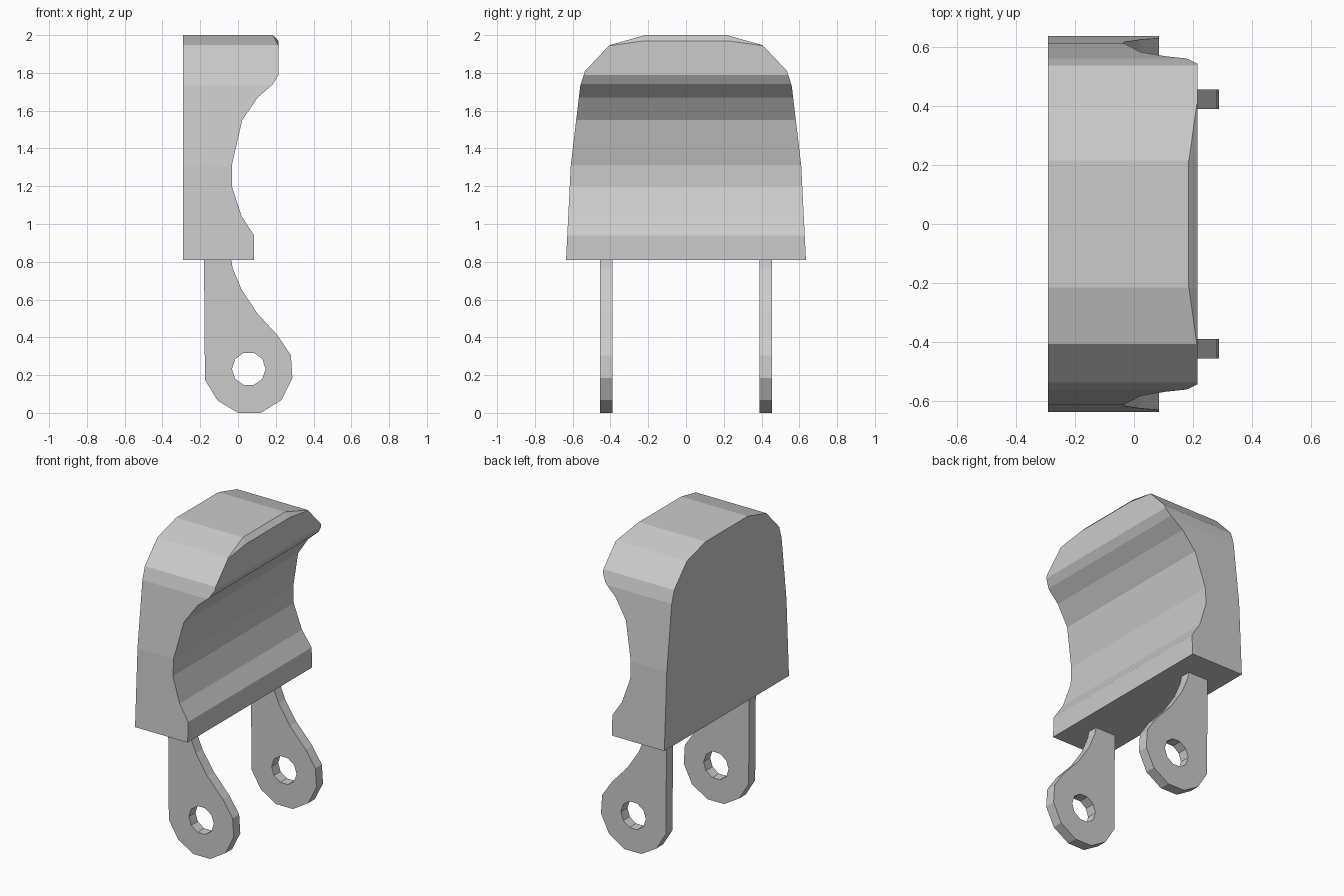
import bpy, bmesh, math
from mathutils import Vector

if "Cube" in bpy.data.objects:
    bpy.data.objects.remove(bpy.data.objects["Cube"])


def prism(name, pts, axis, lo, hi):
    """Extrude an outline: axis 'Y' takes (x, z) points, axis 'X' takes (y, z) points."""
    def place(p, d):
        return (p[0], d, p[1]) if axis == 'Y' else (d, p[0], p[1])
    bm = bmesh.new()
    a = [bm.verts.new(place(p, lo)) for p in pts]
    b = [bm.verts.new(place(p, hi)) for p in pts]
    bm.faces.new(a)
    bm.faces.new(b)
    for i in range(len(pts)):
        j = (i + 1) % len(pts)
        bm.faces.new((a[i], a[j], b[j], b[i]))
    bmesh.ops.recalc_face_normals(bm, faces=bm.faces)
    mesh = bpy.data.meshes.new(name)
    bm.to_mesh(mesh)
    bm.free()
    ob = bpy.data.objects.new(name, mesh)
    bpy.context.collection.objects.link(ob)
    return ob


def boolean(ob, cutter, operation):
    """Apply a boolean and discard the cutter."""
    cutter.hide_render = True
    mod = ob.modifiers.new("cut", 'BOOLEAN')
    mod.operation, mod.object, mod.solver = operation, cutter, 'EXACT'
    bpy.context.view_layer.update()
    deps = bpy.context.evaluated_depsgraph_get()
    mesh = bpy.data.meshes.new_from_object(ob.evaluated_get(deps))
    ob.modifiers.clear()
    ob.data = mesh
    bpy.data.objects.remove(cutter)


def slice_off(ob, point, normal):
    """Cut away everything beyond a plane and cap the opening."""
    bm = bmesh.new()
    bm.from_mesh(ob.data)
    cut = bmesh.ops.bisect_plane(
        bm, geom=bm.verts[:] + bm.edges[:] + bm.faces[:], dist=1e-5,
        plane_co=Vector(point), plane_no=Vector(normal), clear_outer=True)
    edges = [e for e in bm.edges if e.is_boundary]
    bmesh.ops.holes_fill(bm, edges=edges, sides=0)
    bmesh.ops.recalc_face_normals(bm, faces=bm.faces)
    bm.to_mesh(ob.data)
    bm.free()


# Body: tapered round-shouldered block
half = [(0.635, 0.81), (0.61, 1.31), (0.56, 1.73), (0.535, 1.81),
        (0.405, 1.947), (0.215, 2.0)]
outline = half + [(-y, z) for y, z in reversed(half)]
body = prism("body", outline, 'X', -0.29, 0.215)

# Chamfer along the front top edge, fading out at the shoulders
slice_off(body, (0.185, 0, 2.0), (1, 0, 1))
for s in (1, -1):
    slice_off(body, (0.185, 0.22 * s, 2.0), (1, 0.139 * s, 1))

# Scooped front profile trims the block
scoop = prism("scoop_cutter", [
    (0.085, 0.7), (0.085, 0.94), (0.02, 1.04), (-0.033, 1.2), (-0.033, 1.31),
    (0.022, 1.55), (0.105, 1.67), (0.185, 1.74), (0.215, 1.79),
    (0.4, 1.79), (0.4, 0.7)], 'Y', -0.9, 0.9)
boolean(body, scoop, 'DIFFERENCE')

# Two hinge lugs with ten-sided pin holes
lug_outline = [
    (-0.18, 0.815), (-0.175, 0.175), (-0.108, 0.065), (0, 0), (0.12, 0),
    (0.23, 0.068), (0.288, 0.185), (0.28, 0.305), (0.21, 0.41), (0.1, 0.53),
    (0.018, 0.655), (-0.028, 0.765), (-0.037, 0.815)]
hole = [(0.057 + 0.089 * math.cos(math.radians(36 * i)),
         0.233 + 0.089 * math.sin(math.radians(36 * i))) for i in range(10)]
for side, s in (("right", 1), ("left", -1)):
    y0, y1 = sorted((0.388 * s, 0.455 * s))
    lug = prism("hinge_lug_" + side, lug_outline, 'Y', y0, y1)
    boolean(lug, prism("hole_cutter", hole, 'Y', y0 - 0.1, y1 + 0.1), 'DIFFERENCE')
